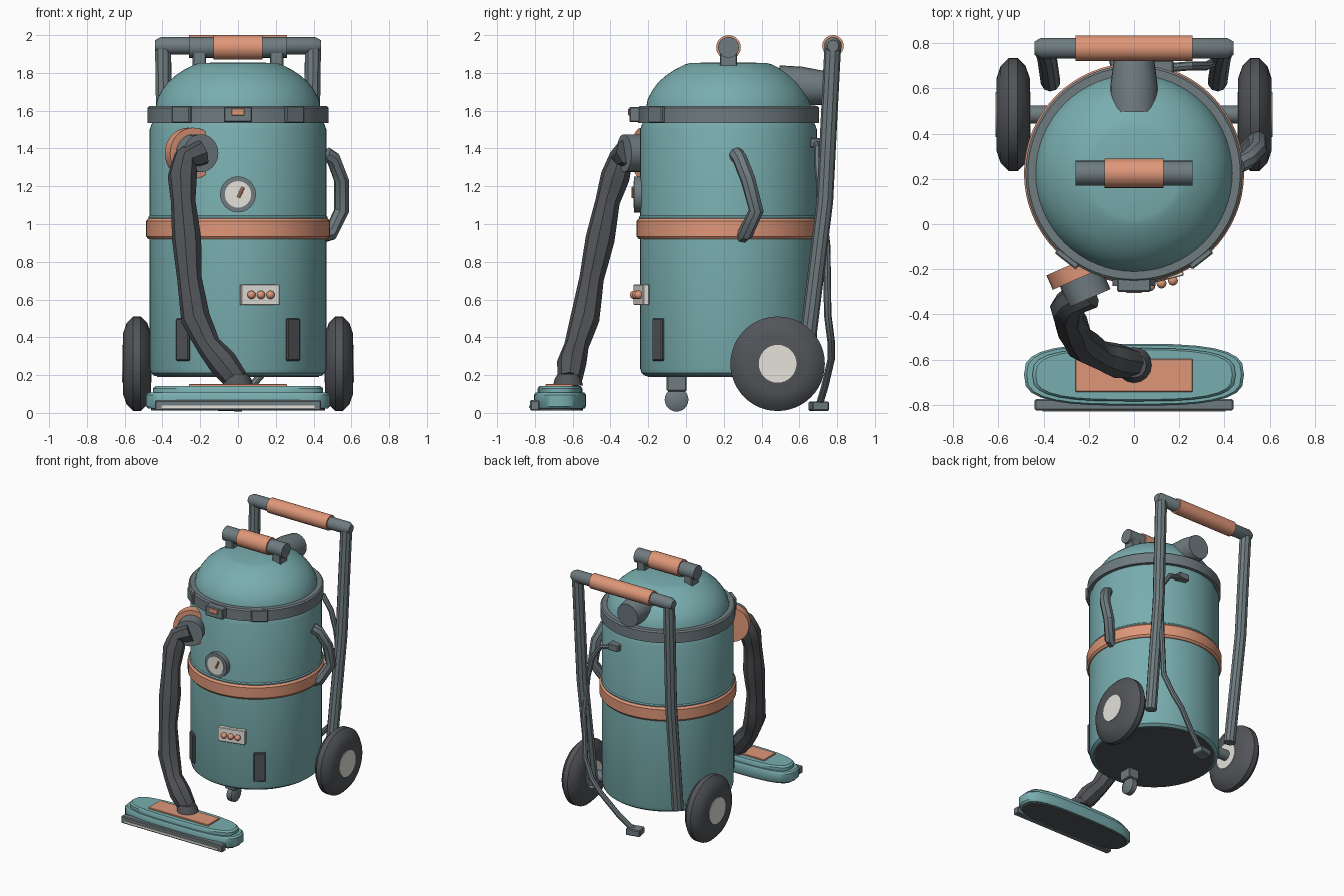
import bpy, bmesh, math
from mathutils import Vector, Matrix

if "Cube" in bpy.data.objects:
    bpy.data.objects.remove(bpy.data.objects["Cube"])


def material(name, rgb):
    m = bpy.data.materials.new(name)
    m.diffuse_color = (*rgb, 1)
    m.use_nodes = True
    m.node_tree.nodes["Principled BSDF"].inputs["Base Color"].default_value = m.diffuse_color
    return m


TEAL = material("teal", (0.19, 0.42, 0.43))
COPPER = material("copper", (0.74, 0.31, 0.19))
GREY = material("grey", (0.16, 0.20, 0.215))
DARK = material("dark", (0.085, 0.09, 0.10))
CREAM = material("cream", (0.78, 0.76, 0.70))
CY = 0.225   # y of the drum axis


def finish(ob, mat, angle=35):
    ob.data.materials.clear()
    ob.data.materials.append(mat)
    bpy.ops.object.select_all(action='DESELECT')
    ob.select_set(True)
    bpy.context.view_layer.objects.active = ob
    bpy.ops.object.shade_smooth_by_angle(angle=math.radians(angle))
    return ob


def add_mesh(name, bm, mat):
    bmesh.ops.recalc_face_normals(bm, faces=bm.faces)
    me = bpy.data.meshes.new(name)
    bm.to_mesh(me)
    bm.free()
    ob = bpy.data.objects.new(name, me)
    bpy.context.collection.objects.link(ob)
    return finish(ob, mat)


def loft(name, rings, mat):
    """Closed skin over a stack of equal-length point rings."""
    bm = bmesh.new()
    loops = [[bm.verts.new(p) for p in ring] for ring in rings]
    n = len(loops[0])
    for a, b in zip(loops, loops[1:]):
        for i in range(n):
            j = (i + 1) % n
            bm.faces.new((a[i], a[j], b[j], b[i]))
    bm.faces.new(loops[0][::-1])
    bm.faces.new(loops[-1])
    return add_mesh(name, bm, mat)


def lathe(name, profile, loc, mat, axis=(0, 0, 1), n=48):
    """Profile of (radius, height) turned about an axis through loc."""
    q = Vector(axis).to_track_quat('Z', 'Y')
    rings = [[Vector(loc) + q @ Vector((r * math.cos(2 * math.pi * i / n), r * math.sin(2 * math.pi * i / n), h))
              for i in range(n)] for r, h in profile]
    return loft(name, rings, mat)


def rod(name, loc, r, length, mat, axis=(1, 0, 0), n=24):
    return lathe(name, [(r, -length / 2), (r, length / 2)], loc, mat, axis, n)


def box(name, loc, size, mat, rot=0, bevel=0.006):
    bm = bmesh.new()
    bmesh.ops.create_cube(bm, size=1)
    bmesh.ops.scale(bm, vec=size, verts=bm.verts)
    if bevel:
        bmesh.ops.bevel(bm, geom=bm.edges[:], offset=bevel, segments=1, affect='EDGES')
    bmesh.ops.transform(bm, matrix=Matrix.Translation(loc) @ Matrix.Rotation(rot, 4, 'Z'), verts=bm.verts)
    return add_mesh(name, bm, mat)


def on_drum(angle, radius, z):
    """Point on the drum, angle measured from the front towards +x."""
    return (radius * math.sin(angle), CY - radius * math.cos(angle), z)


def tube(name, pts, r, mat, radii=None, res=2):
    cu = bpy.data.curves.new(name, 'CURVE')
    cu.dimensions = '3D'
    cu.bevel_depth, cu.bevel_resolution, cu.use_fill_caps = r, res, True
    sp = cu.splines.new('POLY')
    sp.points.add(len(pts) - 1)
    for i, p in enumerate(pts):
        sp.points[i].co = (*p, 1)
        sp.points[i].radius = radii[i] if radii else 1
    ob = bpy.data.objects.new(name, cu)
    bpy.context.collection.objects.link(ob)
    bpy.ops.object.select_all(action='DESELECT')
    ob.select_set(True)
    bpy.context.view_layer.objects.active = ob
    bpy.ops.object.convert(target='MESH')
    return finish(bpy.context.view_layer.objects.active, mat)


# Drum, base, band, rim and domed lid
axis_base = (0, CY, 0)
lathe("drum", [(0.44, 0.195), (0.46, 0.21), (0.468, 0.235), (0.468, 1.50), (0.455, 1.535)], axis_base, TEAL, n=64)
lathe("drum_base", [(0.43, 0.19), (0.43, 0.20)], axis_base, DARK, n=64)
lathe("drum_bead", [(0.468, 1.02), (0.475, 1.03), (0.475, 1.038), (0.468, 1.045)], axis_base, TEAL, n=64)
lathe("band", [(0.475, 0.92), (0.487, 0.935), (0.487, 1.015), (0.475, 1.03)], axis_base, COPPER, n=64)
lathe("lid_rim", [(0.48, 1.535), (0.48, 1.615), (0.47, 1.625)], axis_base, GREY, n=64)
lathe("lid_dome", [(0.436, 1.62), (0.428, 1.66), (0.405, 1.705), (0.372, 1.75), (0.33, 1.787), (0.28, 1.82),
                   (0.23, 1.845), (0.20, 1.853), (0.05, 1.855)], axis_base, TEAL, n=64)

# Rim latches and lower vents
box("front_latch", (0, -0.265, 1.58), (0.15, 0.07, 0.08), GREY)
box("latch_button", (0, -0.298, 1.593), (0.07, 0.016, 0.036), COPPER, bevel=0.003)
for s in (-1, 1):
    a = s * math.radians(38)
    box("side_latch", on_drum(a, 0.48, 1.58), (0.12, 0.03, 0.09), GREY, a)
    box("vent", on_drum(a, 0.468, 0.388), (0.085, 0.03, 0.225), DARK, a)

# Lid handle
rod("lid_handle_bar", (0, CY, 1.935), 0.055, 0.52, GREY)
rod("lid_handle_grip", (0, CY, 1.935), 0.065, 0.26, COPPER)
for s in (-1, 1):
    box("lid_handle_post", (s * 0.205, CY, 1.88), (0.07, 0.09, 0.11), GREY)

# Exhaust port at the back of the lid
lathe("exhaust_port", [(0.105, 0), (0.105, 0.12), (0.09, 0.235)], (0, 0.49, 1.735), GREY, (0, 1, -0.06), 24)

# Rear push handle
for s in (-1, 1):
    tube("push_handle_tube", [(s * 0.397, 0.777, 1.945), (s * 0.385, 0.735, 1.12), (s * 0.37, 0.63, 0.27)], 0.044, GREY, res=3)
lathe("push_handle_bar", [(0.03, -0.44), (0.046, -0.41), (0.046, 0.41), (0.03, 0.44)], (0, 0.778, 1.943), GREY, (1, 0, 0), 24)
rod("push_handle_grip", (0, 0.778, 1.943), 0.057, 0.52, COPPER)

# Rear wheels, hubs and axle
tyre = [(0.16, -0.074), (0.215, -0.055), (0.25, -0.02), (0.25, 0.02), (0.215, 0.055), (0.16, 0.074)]
for s in (-1, 1):
    lathe("wheel", tyre, (s * 0.535, 0.485, 0.26), DARK, (s, 0, 0))
    rod("wheel_hub", (s * 0.535, 0.485, 0.26), 0.10, 0.156, CREAM, n=32)
rod("axle", (0, 0.485, 0.26), 0.04, 0.94, GREY)

# Front caster
box("caster_fork", (0, -0.05, 0.157), (0.09, 0.105, 0.085), GREY)
lathe("caster_wheel", [(0.035, -0.035), (0.063, -0.02), (0.063, 0.02), (0.035, 0.035)], (0, -0.05, 0.07), GREY, (1, 0, 0), 24)

# Carry handle on the right side
tube("side_handle", [(0.465, 0.265, 1.37), (0.505, 0.285, 1.345), (0.548, 0.33, 1.23), (0.548, 0.372, 1.07),
                     (0.49, 0.315, 0.95), (0.45, 0.30, 0.94)], 0.04, GREY)

# Gauge
rod("gauge_case", (0, -0.255, 1.157), 0.095, 0.04, GREY, (0, 1, 0), 32)
rod("gauge_face", (0, -0.262, 1.157), 0.07, 0.034, CREAM, (0, 1, 0), 32)
tube("gauge_needle", [(0.002, -0.28, 1.14), (0.028, -0.28, 1.195)], 0.009, COPPER)

# Control panel with three knobs
pa = math.radians(14)
box("control_panel", on_drum(pa, 0.475, 0.625), (0.21, 0.035, 0.11), CREAM, pa, 0.004)
for i in (-1, 0, 1):
    c = Vector(on_drum(pa, 0.503, 0.625)) + Vector((math.cos(pa), math.sin(pa), 0)) * i * 0.052
    lathe("control_knob", [(0.022 * math.cos(t), 0.022 * math.sin(t)) for t in
                           [math.radians(d) for d in range(-85, 86, 17)]], c, COPPER, n=16)

# Hose inlet
inlet = Vector((0.40, -0.91, 0)).normalized()
ic = Vector((-0.25, -0.205, 1.375))
rod("inlet_collar", ic, 0.135, 0.07, COPPER, inlet, 32)
rod("inlet_socket", ic + inlet * 0.07, 0.10, 0.13, GREY, inlet, 24)

# Ribbed hose, thick and thin in turn
key = [(-0.20, -0.30, 1.38), (-0.28, -0.345, 1.345), (-0.295, -0.375, 1.25), (-0.29, -0.415, 1.12), (-0.272, -0.455, 0.92),
       (-0.257, -0.50, 0.71), (-0.225, -0.535, 0.50), (-0.155, -0.58, 0.355), (-0.08, -0.605, 0.265), (-0.01, -0.615, 0.175)]
path = []
for a, b in zip(key, key[1:]):
    path += [Vector(a), (Vector(a) + Vector(b)) / 2]
path.append(Vector(key[-1]))
tube("hose", path, 0.074, DARK, [(1.05, 0.97, 0.88, 0.97)[i % 4] for i in range(len(path))])
lathe("hose_neck", [(0.08, 0), (0.07, 0.035), (0.055, 0.06)], (0, -0.625, 0.145), DARK, n=16)


# Floor head: two-tier superellipse plate
def plate(sx, sy, z, n=28):
    ring = []
    for i in range(n):
        c, s = math.cos(2 * math.pi * i / n), math.sin(2 * math.pi * i / n)
        ring.append((math.copysign(abs(c) ** 0.66, c) * sx, -0.667 + math.copysign(abs(s) ** 0.66, s) * sy, z))
    return ring


loft("head_sole", [plate(0.46, 0.122, 0.012), plate(0.46, 0.122, 0.03)], DARK)
loft("head_base", [plate(0.475, 0.13, 0.022), plate(0.487, 0.137, 0.035), plate(0.487, 0.137, 0.095), plate(0.475, 0.13, 0.107)], TEAL)
loft("head_top", [plate(0.45, 0.118, 0.10), plate(0.45, 0.118, 0.13), plate(0.435, 0.11, 0.142)], TEAL)
box("head_plate", (0, -0.67, 0.143), (0.52, 0.146, 0.018), COPPER, bevel=0.003)
box("head_bumper", (0, -0.80, 0.04), (0.88, 0.05, 0.055), GREY)
box("bumper_strip", (0, -0.824, 0.032), (0.81, 0.012, 0.014), CREAM, bevel=0)

# Power cord with wall block and plug
box("cord_block", (0.13, 0.69, 1.43), (0.09, 0.07, 0.05), GREY)
tube("cord", [(0.13, 0.69, 1.43), (0.25, 0.70, 1.40), (0.32, 0.70, 1.30), (0.35, 0.715, 1.15), (0.365, 0.745, 0.88),
              (0.35, 0.75, 0.52), (0.28, 0.768, 0.38), (0.20, 0.77, 0.29), (0.07, 0.735, 0.14), (-0.04, 0.705, 0.04)], 0.02, GREY)
box("plug", (-0.05, 0.703, 0.036), (0.11, 0.09, 0.05), GREY, 0.2)
